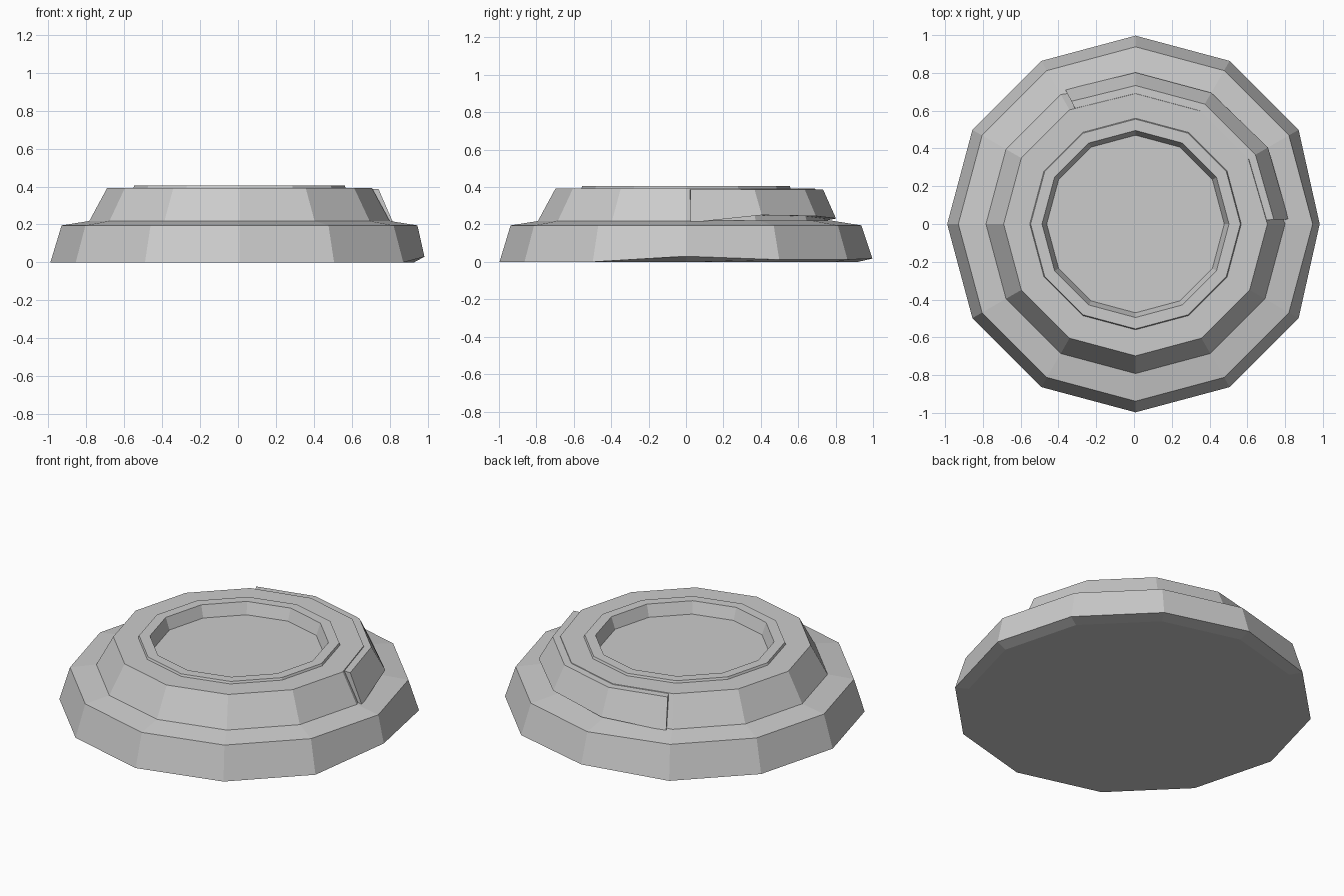
import bpy, bmesh, math

if "Cube" in bpy.data.objects:
    bpy.data.objects.remove(bpy.data.objects["Cube"])

N = 12
CX = 0.008


def point(k, r, z):
    a = math.radians(30 * k)
    return (CX + r * math.cos(a), r * math.sin(a), z)


def sweep(name, sections, closed=True):
    """Skin a list of (step, [(radius, z), ...]) cross-sections round the z axis."""
    bm = bmesh.new()
    rows = [[bm.verts.new(point(k, r, z)) for r, z in prof] for k, prof in sections]
    n, m = len(rows), len(rows[0])
    for i in range(n if closed else n - 1):
        a, b = rows[i], rows[(i + 1) % n]
        for j in range(m - 1 if closed else m):
            q = (j + 1) % m
            bm.faces.new((a[j], b[j], b[q], a[q]))
    if closed:
        bm.faces.new([row[0] for row in rows])
        bm.faces.new([row[-1] for row in rows])
    else:
        bm.faces.new(rows[0])
        bm.faces.new(rows[-1])
    bmesh.ops.recalc_face_normals(bm, faces=bm.faces)
    mesh = bpy.data.meshes.new(name)
    bm.to_mesh(mesh)
    bm.free()
    ob = bpy.data.objects.new(name, mesh)
    bpy.context.collection.objects.link(ob)
    return ob


# Lower tier: tapered foot with a few worn, lifted bottom corners
lift = {0: 0.03, 1: 0.012, 2: 0.012, 3: 0.018}
nudge = {0: -0.022}
sections = []
for k in range(N):
    r = 0.997 + nudge.get(k, 0)
    sections.append((k, [(0.92, 0), (r, lift.get(k, 0)), (0.938, 0.195), (0.77, 0.222), (0.6, 0.222)]))
sweep("lower_tier", sections)

# Upper tier: pulled in behind the separate panel, with raised rim and recess
sections = []
for k in range(N):
    behind = k in (1, 2, 3)
    foot, top = (0.745, 0.69) if behind else (0.792, 0.698)
    sections.append((k, [(foot - 0.03, 0.19), (foot, 0.218), (top, 0.392),
                         (0.56, 0.392), (0.555, 0.405), (0.495, 0.405), (0.47, 0.335)]))
sweep("upper_tier", sections)

# Loose curved panel covering a third of the upper tier
bottoms = [0.21, 0.25, 0.245, 0.232, 0.212]
sections = []
for k, z in enumerate(bottoms):
    kk = {0: 0.06, 4: 3.92}.get(k, k)
    sections.append((kk, [(0.70, z), (0.81 if k < 2 else 0.802, z), (0.733, 0.387), (0.67, 0.389)]))
sweep("side_panel", sections, closed=False)
